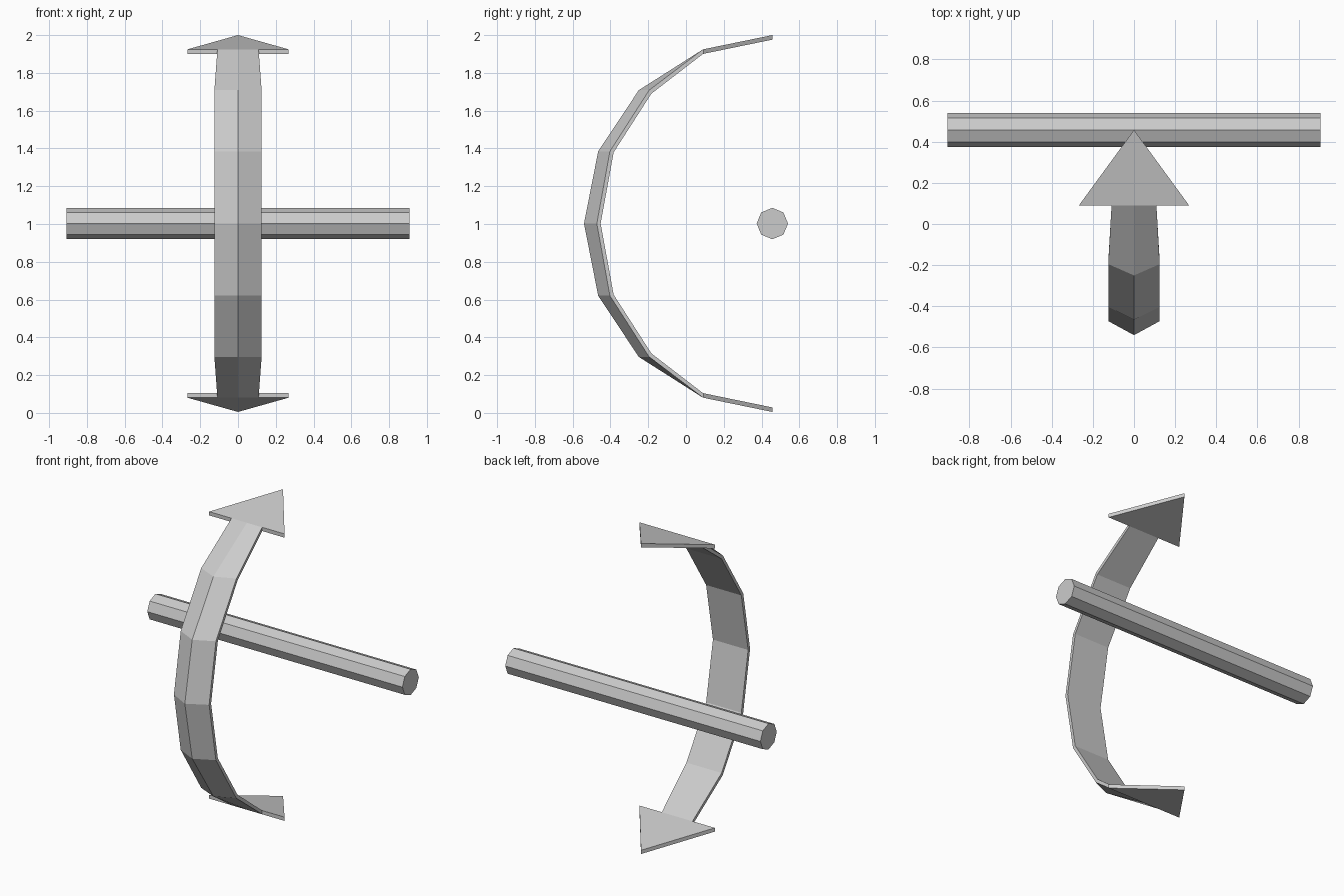
import bpy, bmesh, math

if "Cube" in bpy.data.objects:
    bpy.data.objects.remove(bpy.data.objects["Cube"])

MID = 1.0025  # height of the horizontal symmetry plane


def make(name, verts, faces):
    me = bpy.data.meshes.new(name)
    me.from_pydata(verts, [], faces)
    bm = bmesh.new()
    bm.from_mesh(me)
    bmesh.ops.recalc_face_normals(bm, faces=bm.faces)
    bm.to_mesh(me)
    bm.free()
    ob = bpy.data.objects.new(name, me)
    bpy.context.collection.objects.link(ob)
    return ob


# Curved arm: ridged outside, flat inside
# per station: half width, (ridge y, z), (edge y, z), (inner y, z), heights above MID
half = [
    (0.125, (-0.54, 0.0), (-0.472, 0.0), (-0.452, 0.0)),
    (0.125, (-0.465, 0.382), (-0.403, 0.382), (-0.383, 0.377)),
    (0.125, (-0.25, 0.706), (-0.195, 0.706), (-0.183, 0.688)),
    (0.109, (0.09, 0.922), (0.09, 0.922), (0.09, 0.898)),
]
stations = [(s, -1) for s in reversed(half[1:])] + [(s, 1) for s in half]
verts, faces = [], []
for (w, ridge, edge, inner), sign in stations:
    for x, (y, z) in ((0, ridge), (w, edge), (w, inner), (-w, inner), (-w, edge)):
        verts.append((x, y, MID + sign * z))
for i in range(len(stations) - 1):
    for j in range(5):
        k = (j + 1) % 5
        faces.append((i * 5 + j, i * 5 + k, i * 5 + 5 + k, i * 5 + 5 + j))
faces += [tuple(range(5)), tuple(range(len(verts) - 5, len(verts)))]
make("curved_arm", verts, faces)

# Triangular flukes at both ends of the arm
for name, sign in (("upper_fluke", 1), ("lower_fluke", -1)):
    outline = [(-0.268, 0.09, 0.922), (0.268, 0.09, 0.922), (0, 0.457, 0.9975)]
    v = [(x, y, MID + sign * (z - d)) for d in (0, 0.024) for x, y, z in outline]
    make(name, v, [(0, 1, 2), (3, 4, 5), (0, 1, 4, 3), (1, 2, 5, 4), (2, 0, 3, 5)])

# Octagonal cross bar
ring = [(0.457 + 0.083 * math.cos(i * math.pi / 4),
         MID + 0.083 * math.sin(i * math.pi / 4)) for i in range(8)]
v = [(x, y, z) for x in (-0.907, 0.907) for y, z in ring]
f = [(i, (i + 1) % 8, (i + 1) % 8 + 8, i + 8) for i in range(8)]
make("cross_bar", v, f + [tuple(range(8)), tuple(range(8, 16))])
